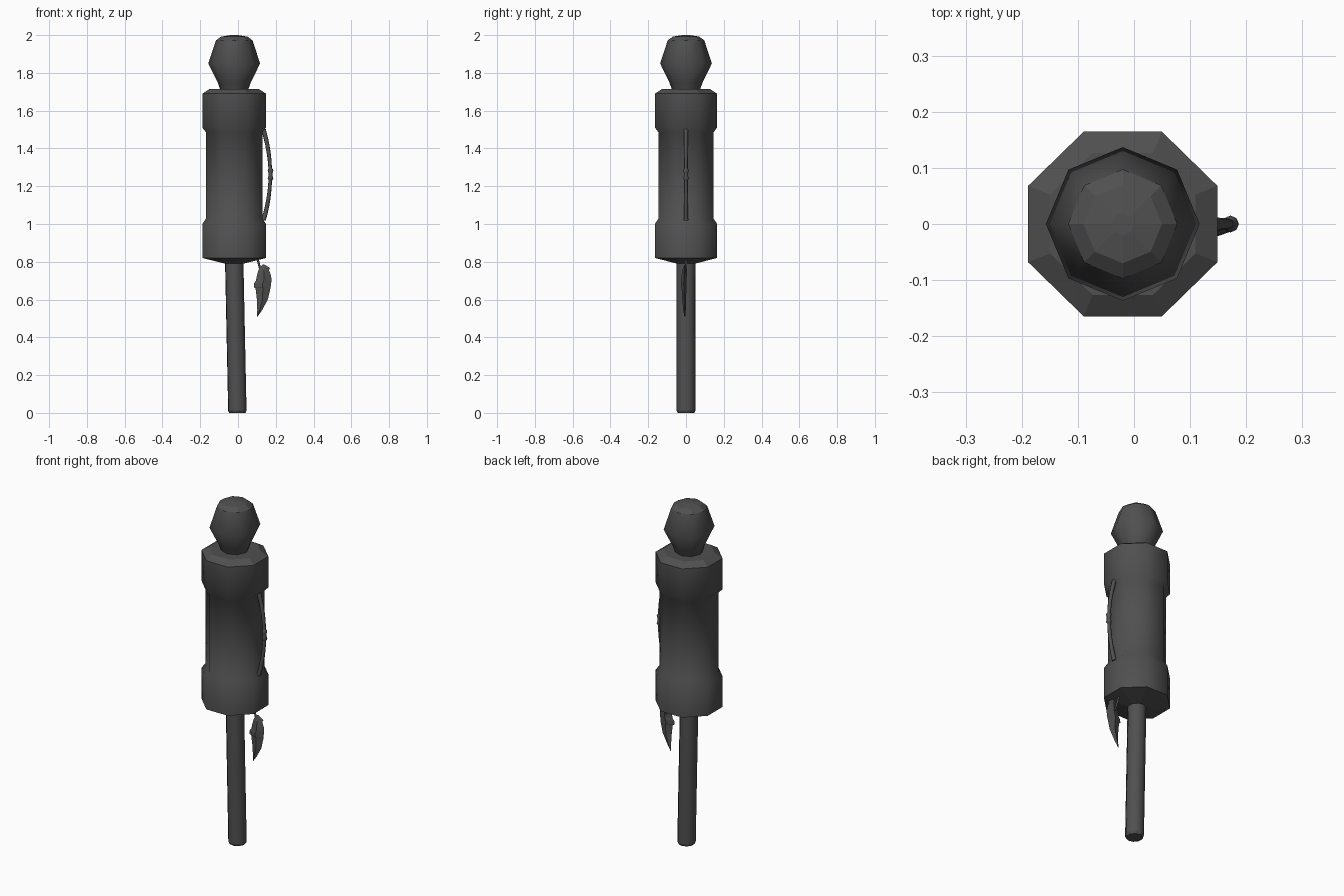
import bpy, bmesh, math
from mathutils import Vector

cube = bpy.data.objects.get("Cube")
if cube:
    bpy.data.objects.remove(cube, do_unlink=True)

CX = -0.02          # axis of the drum
grey = bpy.data.materials.new("dark grey")
grey.use_nodes = True
grey.diffuse_color = (0.08, 0.08, 0.08, 1)
grey.node_tree.nodes["Principled BSDF"].inputs["Base Color"].default_value = grey.diffuse_color


def finish(bm, name):
    bmesh.ops.recalc_face_normals(bm, faces=bm.faces)
    mesh = bpy.data.meshes.new(name)
    bm.to_mesh(mesh)
    bm.free()
    mesh.materials.append(grey)
    obj = bpy.data.objects.new(name, mesh)
    bpy.context.collection.objects.link(obj)
    return obj


def bridge(bm, a, b, smooth):
    n = len(a)
    for i in range(n):
        j = (i + 1) % n
        bm.faces.new((a[i], a[j], b[j], b[i])).smooth = smooth


def lathe(name, profile, turn=0.0, stretch=1.0, sides=8, flat=(), lean=0.0):
    """Turn (radius, z) points; bands listed in flat are faceted."""
    bm = bmesh.new()
    rings = []
    for r, z in profile:
        ring = []
        for i in range(sides):
            a = turn + i * math.tau / sides
            ring.append(bm.verts.new((CX + lean * (0.8 - z) + r * stretch * math.cos(a),
                                      r * math.sin(a), z)))
        rings.append(ring)
    for k in range(len(rings) - 1):
        bridge(bm, rings[k], rings[k + 1], k not in flat)
    bm.faces.new(rings[0][::-1])
    bm.faces.new(rings[-1])
    return finish(bm, name)


def tube(name, path, sides=8):
    """Round tube in the xz plane through (x, z, radius) points."""
    bm = bmesh.new()
    rings = []
    for k, (x, z, r) in enumerate(path):
        a, b = path[max(k - 1, 0)], path[min(k + 1, len(path) - 1)]
        along = Vector((b[0] - a[0], 0, b[1] - a[1])).normalized()
        side = along.cross(Vector((0, 1, 0)))
        ring = []
        for i in range(sides):
            t = i * math.tau / sides
            ring.append(bm.verts.new(Vector((x, 0, z)) + r * math.cos(t) * side
                                     + Vector((0, r * math.sin(t), 0))))
        rings.append(ring)
    for a, b in zip(rings, rings[1:]):
        bridge(bm, a, b, True)
    bm.faces.new(rings[0])
    bm.faces.new(rings[-1])
    return finish(bm, name)


# Handle, leaning a little
lathe("handle", [(0.044, 0), (0.05, 0.012), (0.05, 0.82)], lean=0.021,
      turn=math.pi / 8, sides=10, flat=(0,))

# Drum with a wider band at each end
lathe("drum", [(0.05, 0.79), (0.178, 0.82), (0.178, 1.0), (0.157, 1.03),
               (0.157, 1.485), (0.178, 1.51), (0.178, 1.69), (0.137, 1.715)],
      turn=math.pi / 8, stretch=1.025, flat=(0, 6))

# Knob on top
lathe("knob", [(0.07, 1.70), (0.088, 1.75), (0.137, 1.85), (0.097, 1.972), (0.07, 1.992), (0.02, 2.0)],
      flat=(3, 4))

# Bowed side cord with a knot at its middle
cord = []
for k in range(13):
    t = k / 6 - 1
    cord.append((0.135 + 0.036 * (1 - t * t), 1.26 + 0.24 * t, 0.009 + 0.003 * abs(t)))
tube("side_cord", cord)
tube("cord_knot", [(0.171, 1.23, 0.009), (0.172, 1.24, 0.015), (0.172, 1.255, 0.011),
                   (0.172, 1.27, 0.011), (0.172, 1.285, 0.015), (0.171, 1.295, 0.009)])

# Feather hanging from the drum
tube("feather_stem", [(0.1, 0.83, 0.006), (0.115, 0.77, 0.006), (0.13, 0.72, 0.005)], sides=6)
rows = [(0.785, 0.13, 0.14), (0.767, 0.113, 0.17), (0.755, 0.108, 0.164),
        (0.727, 0.1, 0.175), (0.7, 0.095, 0.178), (0.685, 0.084, 0.175),
        (0.665, 0.084, 0.173), (0.66, 0.093, 0.172), (0.6, 0.1, 0.158),
        (0.545, 0.102, 0.128), (0.51, 0.101, 0.104)]
bm = bmesh.new()
rings = []
for k, (z, left, right) in enumerate(rows):
    mid = (left + right) / 2
    u = k / (len(rows) - 1)
    bulge = 0.003 + 0.012 * math.sin(math.pi * u)
    y = -0.006 - 0.006 * math.sin(math.pi * u)
    rings.append([bm.verts.new(p) for p in
                  ((left, y, z), (mid, y - bulge, z), (right, y, z), (mid, y + bulge, z))])
for a, b in zip(rings, rings[1:]):
    bridge(bm, a, b, False)
bm.faces.new(rings[0])
bm.faces.new(rings[-1])
finish(bm, "feather")
